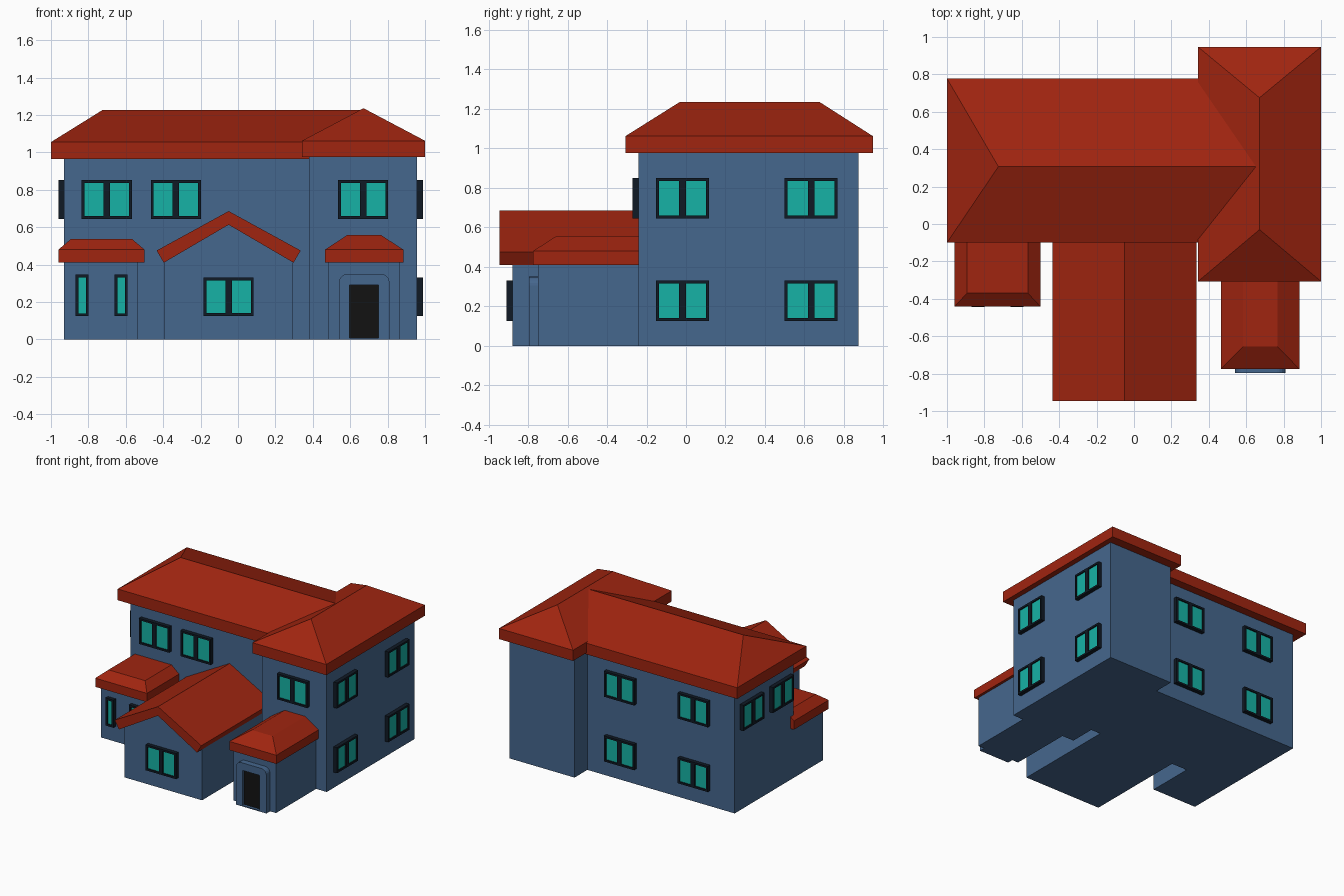
import bpy, bmesh
from math import pi, sin, cos
from mathutils import Matrix, Vector

if "Cube" in bpy.data.objects:
    bpy.data.objects.remove(bpy.data.objects["Cube"])


def material(name, rgb):
    m = bpy.data.materials.new(name)
    m.diffuse_color = (*rgb, 1)
    m.use_nodes = True
    m.node_tree.nodes["Principled BSDF"].inputs["Base Color"].default_value = m.diffuse_color
    return m


WALL = material("wall_blue", (0.06, 0.135, 0.27))
ROOF = material("roof_red", (0.35, 0.018, 0.005))
FRAME = material("frame_dark", (0.005, 0.01, 0.018))
GLASS = material("glass_teal", (0.008, 0.45, 0.38))
BLACK = material("door_black", (0.006, 0.006, 0.006))


def finish(bm, name, mat, matrix=Matrix()):
    bmesh.ops.recalc_face_normals(bm, faces=bm.faces)
    me = bpy.data.meshes.new(name)
    bm.to_mesh(me)
    bm.free()
    me.materials.append(mat)
    ob = bpy.data.objects.new(name, me)
    ob.matrix_world = matrix
    bpy.context.collection.objects.link(ob)
    return ob


def add_box(bm, x0, x1, y0, y1, z0, z1):
    size = Matrix.Diagonal((x1 - x0, y1 - y0, z1 - z0, 1))
    mid = Matrix.Translation(((x0 + x1) / 2, (y0 + y1) / 2, (z0 + z1) / 2))
    bmesh.ops.create_cube(bm, size=1, matrix=mid @ size)


def box(name, mat, *dims):
    bm = bmesh.new()
    add_box(bm, *dims)
    return finish(bm, name, mat)


def prism(name, mat, profile, y0, y1):
    """Extrude an x-z outline along y."""
    bm = bmesh.new()
    face = bm.faces.new([bm.verts.new((x, y0, z)) for x, z in profile])
    new = bmesh.ops.extrude_face_region(bm, geom=[face])["geom"]
    bmesh.ops.translate(bm, vec=(0, y1 - y0, 0),
                        verts=[v for v in new if isinstance(v, bmesh.types.BMVert)])
    return finish(bm, name, mat)


def hip_roof(name, base, top, z0, z1, z2):
    """Flat fascia z0-z1, then slopes up to the top rectangle (or ridge line) at z2."""
    pts = set()
    for (x0, x1, y0, y1), z in ((base, z0), (base, z1), (top, z2)):
        pts |= {(x, y, z) for x in (x0, x1) for y in (y0, y1)}
    bm = bmesh.new()
    for p in sorted(pts):
        bm.verts.new(p)
    bmesh.ops.convex_hull(bm, input=bm.verts[:])
    bmesh.ops.dissolve_limit(bm, angle_limit=0.01, verts=bm.verts[:], edges=bm.edges[:])
    return finish(bm, name, ROOF)


def window(name, x, y, z, turn=0, w=0.268, h=0.206, panes=2):
    """Framed window on a wall point; turn 0 faces the front."""
    m = Matrix.Translation((x, y, z)) @ Matrix.Rotation(turn, 4, 'Z')
    b, d = 0.015, 0.031
    bm = bmesh.new()
    for s in (-1, 1):
        add_box(bm, *sorted((s * w / 2, s * (w / 2 - b))), -d, 0.01, -h / 2, h / 2)
        add_box(bm, -w / 2 + b, w / 2 - b, -d, 0.01, *sorted((s * h / 2, s * (h / 2 - b))))
    if panes == 2:
        add_box(bm, -0.017, 0.017, -d, 0.01, -h / 2 + b, h / 2 - b)
    finish(bm, name + "_frame", FRAME, m)
    bm = bmesh.new()
    add_box(bm, -w / 2 + b, w / 2 - b, -d + 0.01, 0.005, -h / 2 + b, h / 2 - b)
    finish(bm, name + "_glass", GLASS, m)


# Walls of the main block, side wing and low annexes
box("main_walls", WALL, -0.93, 0.40, -0.035, 0.71, 0, 0.98)
box("wing_walls", WALL, 0.38, 0.957, -0.24, 0.873, 0, 0.99)
box("left_annex_walls", WALL, -0.93, -0.535, -0.412, 0, 0, 0.42)
box("porch_walls", WALL, 0.485, 0.863, -0.749, -0.2, 0, 0.42)
prism("gable_annex_walls", WALL,
      [(-0.395, 0), (0.295, 0), (0.295, 0.415), (-0.05, 0.62), (-0.395, 0.415)], -0.878, 0)

# Roofs
hip_roof("main_roof", (-1, 0.65, -0.10, 0.778), (-0.725, 0.65, 0.307, 0.307),
         0.965, 1.055, 1.226)
hip_roof("wing_roof", (0.342, 1, -0.307, 0.947), (0.671, 0.671, -0.03, 0.675),
         0.976, 1.062, 1.236)
hip_roof("left_annex_roof", (-0.96, -0.50, -0.442, 0), (-0.893, -0.567, -0.37, 0),
         0.41, 0.48, 0.537)
hip_roof("porch_roof", (0.465, 0.884, -0.775, -0.2), (0.583, 0.766, -0.655, -0.2),
         0.41, 0.48, 0.557)
prism("gable_annex_roof", ROOF,
      [(-0.435, 0.475), (-0.05, 0.686), (0.335, 0.475),
       (0.297, 0.41), (-0.05, 0.613), (-0.397, 0.41)], -0.945, 0)

# Door with rounded surround
r, x0, x1, top = 0.045, 0.54, 0.81, 0.35
arc = [i * pi / 10 for i in range(6)]
outline = [(x0, 0)]
outline += [(x0 + r - r * cos(a), top - r + r * sin(a)) for a in arc]
outline += [(x1 - r + r * sin(a), top - r + r * cos(a)) for a in arc]
outline += [(x1, 0), (0.75, 0), (0.75, 0.29), (0.597, 0.29), (0.597, 0)]
prism("door_surround", WALL, outline, -0.796, -0.74)
box("door", BLACK, 0.595, 0.752, -0.775, -0.74, 0.008, 0.292)
box("door_sill", WALL, 0.595, 0.752, -0.796, -0.74, 0, 0.008)

# Windows
LOW, HIGH = 0.228, 0.748
window("front_window_a", -0.702, -0.035, HIGH)
window("front_window_b", -0.332, -0.035, HIGH)
window("wing_front_window", 0.669, -0.24, HIGH)
window("gable_window", -0.05, -0.878, LOW)
for i, x in enumerate((-0.833, -0.625)):
    window(f"annex_window_{i}", x, -0.412, 0.235, w=0.07, h=0.222, panes=1)
for level, z in (("low", LOW), ("high", HIGH)):
    for i, y in enumerate((-0.018, 0.634)):
        window(f"right_{level}_window_{i}", 0.957, y, z, pi / 2)
    for i, x in enumerate((-0.578, 0.078)):
        window(f"back_{level}_window_{i}", x, 0.71, z, pi)
for i, y in enumerate((0.132, 0.508)):
    window(f"left_window_{i}", -0.93, y, HIGH, -pi / 2)
